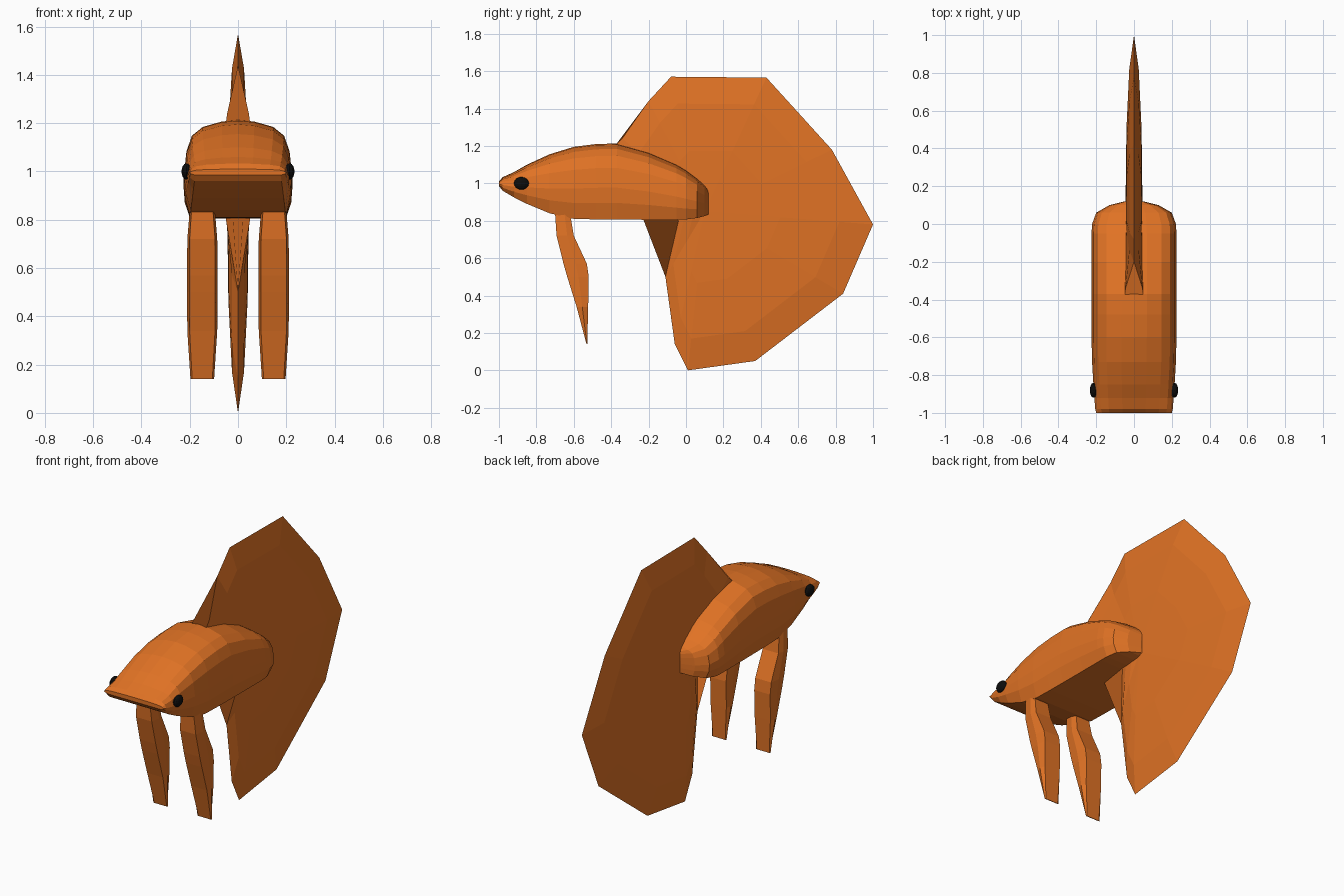
import bpy
import bmesh

if "Cube" in bpy.data.objects:
    bpy.data.objects.remove(bpy.data.objects["Cube"])


def material(name, color):
    mat = bpy.data.materials.new(name)
    mat.use_nodes = True
    mat.diffuse_color = color
    mat.node_tree.nodes["Principled BSDF"].inputs["Base Color"].default_value = color
    return mat


orange = material("orange", (0.75, 0.17, 0.018, 1))
black = material("black", (0.004, 0.004, 0.004, 1))


def finish(name, bm, mat):
    bmesh.ops.remove_doubles(bm, verts=bm.verts, dist=0.0005)
    bmesh.ops.recalc_face_normals(bm, faces=bm.faces)
    mesh = bpy.data.meshes.new(name)
    bm.to_mesh(mesh)
    bm.free()
    mesh.materials.append(mat)
    obj = bpy.data.objects.new(name, mesh)
    bpy.context.collection.objects.link(obj)
    return obj


def bridge(bm, a, b):
    """Join two closed rings of vertices with quads."""
    n = len(a)
    for i in range(n):
        j = (i + 1) % n
        bm.faces.new((a[i], a[j], b[j], b[i]))


def loft(name, rings, mat):
    bm = bmesh.new()
    loops = [[bm.verts.new(p) for p in ring] for ring in rings]
    for a, b in zip(loops, loops[1:]):
        bridge(bm, a, b)
    bm.faces.new(loops[0])
    bm.faces.new(loops[-1])
    return finish(name, bm, mat)


# Body: domed section with a flat belly, lofted along y
half = [(0, 1), (0.3, 0.985), (0.65, 0.93), (0.85, 0.84), (0.95, 0.68),
        (1, 0.42), (0.98, 0.22), (0.88, 0)]
section = half + [(-x, h) for x, h in reversed(half[1:])]
stations = [  # y, half width, bottom, top
    (-1, 0.2, 0.985, 1.01), (-0.98, 0.205, 0.96, 1.033), (-0.92, 0.21, 0.925, 1.06),
    (-0.85, 0.215, 0.89, 1.1), (-0.73, 0.222, 0.84, 1.155), (-0.6, 0.225, 0.81, 1.195),
    (-0.48, 0.225, 0.807, 1.21), (-0.37, 0.225, 0.806, 1.213), (-0.2, 0.225, 0.805, 1.165),
    (-0.05, 0.225, 0.805, 1.1), (0, 0.222, 0.807, 1.07), (0.06, 0.2, 0.815, 1.025),
    (0.1, 0.13, 0.825, 0.99), (0.12, 0.05, 0.835, 0.97)]
loft("body", [[(x * w, y, lo + h * (hi - lo)) for x, h in section]
              for y, w, lo, hi in stations], orange)

# Tail fin: thin rim swelling toward a thick root inside the body
rim = [  # y, z, half thickness
    (-0.38, 1.2, 0.05), (-0.34, 1.24, 0.045), (-0.2, 1.44, 0), (-0.08, 1.57, 0),
    (0.43, 1.565, 0), (0.78, 1.18, 0), (1, 0.78, 0), (0.84, 0.41, 0), (0.37, 0.05, 0),
    (0.01, 0, 0), (-0.06, 0.14, 0), (-0.11, 0.5, 0), (-0.04, 0.8, 0.05)]
hub_y, hub_z = 0.1, 0.85
bm = bmesh.new()
edges = []
for side in (1, -1):
    loops = []
    for scale, thick in ((1, 0), (0.8, 0.025), (0.45, 0.04)):
        loops.append([bm.verts.new((side * max(t, thick), hub_y + (y - hub_y) * scale,
                                    hub_z + (z - hub_z) * scale)) for y, z, t in rim])
    for a, b in zip(loops, loops[1:]):
        bridge(bm, a, b)
    hub = bm.verts.new((side * 0.045, hub_y, hub_z))
    inner = loops[-1]
    for i in range(len(inner)):
        bm.faces.new((inner[i], inner[(i + 1) % len(inner)], hub))
    edges.append(loops[0])
bmesh.ops.remove_doubles(bm, verts=edges[0] + edges[1], dist=0.0005)
bm.edges.ensure_lookup_table()
bmesh.ops.holes_fill(bm, edges=[e for e in bm.edges if e.is_boundary], sides=0)
finish("tail_fin", bm, orange)

# Hanging side fins: hexagonal sections narrowing to a sharp tip
fin_rows = [  # z, front y, middle y, back y, half width
    (0.84, -0.7, -0.65, -0.62, 0.052), (0.72, -0.692, -0.635, -0.6, 0.062),
    (0.57, -0.655, -0.59, -0.53, 0.063), (0.5, -0.635, -0.575, -0.52, 0.063),
    (0.34, -0.585, -0.555, -0.523, 0.062), (0.14, -0.532, -0.53, -0.528, 0.049)]
for name, side in (("left", 1), ("right", -1)):
    rings = []
    for z, front, mid, back, w in fin_rows:
        outline = [(-0.85, front), (0.85, front), (1, mid),
                   (0.85, back), (-0.85, back), (-1, mid)]
        rings.append([(side * 0.148 + x * w, y, z) for x, y in outline])
    loft(name + "_side_fin", rings, orange)

# Eyes: flattened balls set into the cheeks
for name, side in (("left", 1), ("right", -1)):
    bm = bmesh.new()
    bmesh.ops.create_uvsphere(bm, u_segments=12, v_segments=8, radius=1)
    bmesh.ops.scale(bm, vec=(0.02, 0.04, 0.034), verts=bm.verts)
    bmesh.ops.translate(bm, vec=(side * 0.214, -0.88, 1), verts=bm.verts)
    finish(name + "_eye", bm, black)
